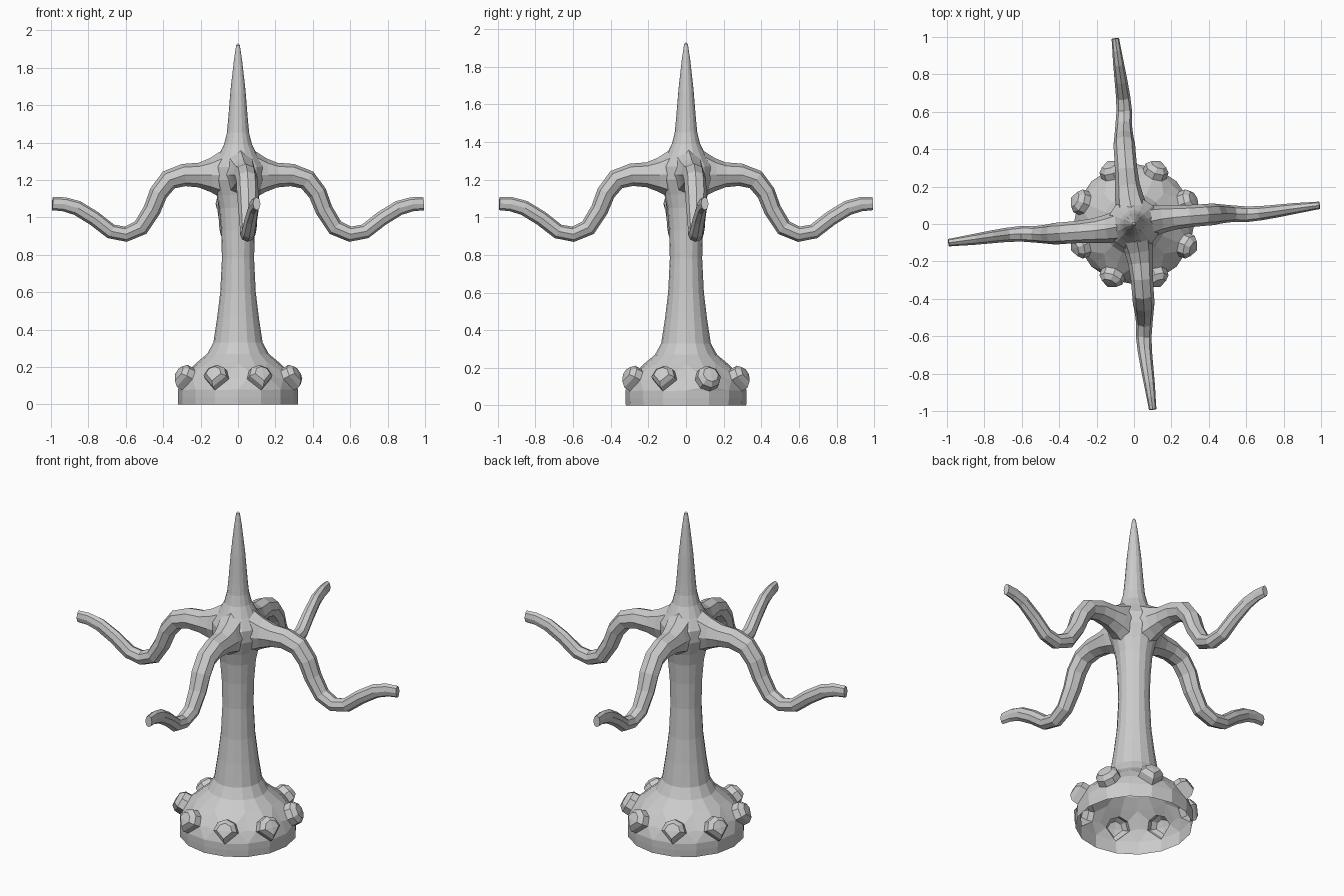
import bpy, bmesh
from math import sin, cos, pi, atan2
from mathutils import Vector, Matrix

if "Cube" in bpy.data.objects:
    bpy.data.objects.remove(bpy.data.objects["Cube"])

SEG = 16


def finish(bm, name):
    me = bpy.data.meshes.new(name)
    bm.to_mesh(me)
    bm.free()
    ob = bpy.data.objects.new(name, me)
    bpy.context.collection.objects.link(ob)
    return ob


# Trunk: open-bottomed shell with flared foot, slim stem and pointed spire
profile = [(.32, 0), (.322, .04), (.322, .08), (.29, .145), (.225, .22),
           (.165, .27), (.132, .33), (.112, .46), (.095, .6), (.086, .78),
           (.09, .93), (.1, 1.05), (.115, 1.12), (.14, 1.2), (.14, 1.27),
           (.105, 1.33), (.075, 1.39), (.06, 1.45), (.053, 1.52),
           (.04, 1.68), (.022, 1.84), (.01, 1.92)]
bm = bmesh.new()
rings = [[bm.verts.new((r * cos(2 * pi * i / SEG), r * sin(2 * pi * i / SEG), z))
          for i in range(SEG)] for r, z in profile]
grid = {}
for k in range(len(rings) - 1):
    for i in range(SEG):
        j = (i + 1) % SEG
        grid[k, i] = bm.faces.new((rings[k][i], rings[k][j],
                                   rings[k + 1][j], rings[k + 1][i]))
tip = bm.verts.new((0, 0, 1.93))
for i in range(SEG):
    bm.faces.new((rings[-1][i], rings[-1][(i + 1) % SEG], tip))

# Knobs: eight octagonal studs raised out of the foot
for i in range(1, SEG, 2):
    a = 2 * pi * i / SEG
    block = [grid[k, c] for k in (2, 3) for c in (i - 1, i)]
    centre_vert = rings[3][i]
    centre = Vector((.295 * cos(a), .295 * sin(a), .138))
    normal = Vector((.88 * cos(a), .88 * sin(a), .47)).normalized()
    side = Vector((-sin(a), cos(a), 0))
    up = normal.cross(side)
    for radius, height in ((.068, -.005), (.066, .032), (.043, .057)):
        bmesh.ops.inset_region(bm, faces=block, thickness=.008,
                               use_even_offset=False)
        for v in {v for f in block for v in f.verts} - {centre_vert}:
            d = v.co - centre
            t = round(atan2(d.dot(up), d.dot(side)) / (pi / 4)) * pi / 4
            v.co = centre + normal * height + (side * cos(t) + up * sin(t)) * radius
        centre_vert.co = centre + normal * (height + .004)
finish(bm, "trunk_with_knobs")

# Arms: x, y, z, half height, half width along a wavy tapering tentacle
path = [(.03, .0, 1.23, .17, .085), (.09, .015, 1.228, .125, .085),
        (.15, .027, 1.226, .09, .075), (.21, .035, 1.226, .066, .066),
        (.29, .042, 1.226, .06, .06), (.37, .048, 1.2, .055, .058),
        (.425, .052, 1.13, .05, .058), (.46, .054, 1.04, .047, .052),
        (.52, .055, .945, .045, .045), (.6, .052, .91, .041, .042),
        (.68, .058, .925, .04, .038), (.77, .07, .995, .04, .034),
        (.86, .083, 1.05, .04, .029), (.93, .092, 1.07, .038, .024),
        (.992, .1, 1.073, .035, .02)]


def arm(name, angle, sides=8):
    bm = bmesh.new()
    pts = [Vector(p[:3]) for p in path]
    loops = []
    for k, p in enumerate(path):
        t = pts[min(k + 1, len(pts) - 1)] - pts[max(k - 1, 0)]
        across = Vector((-t.y, t.x, 0)) if t.x > .001 else Vector((0, 1, 0))
        across.normalize()
        up = t.normalized().cross(across)
        loops.append([bm.verts.new(pts[k] + across * p[4] * cos(2 * pi * i / sides)
                                   + up * p[3] * sin(2 * pi * i / sides))
                      for i in range(sides)])
    for a, b in zip(loops, loops[1:]):
        for i in range(sides):
            j = (i + 1) % sides
            bm.faces.new((a[i], a[j], b[j], b[i]))
    bm.faces.new(loops[-1])
    bmesh.ops.recalc_face_normals(bm, faces=bm.faces[:])
    bmesh.ops.rotate(bm, verts=bm.verts[:], cent=(0, 0, 0),
                     matrix=Matrix.Rotation(angle, 3, 'Z'))
    finish(bm, name)


for n, label in enumerate(("right", "back", "left", "front")):
    arm(label + "_arm", n * pi / 2)
